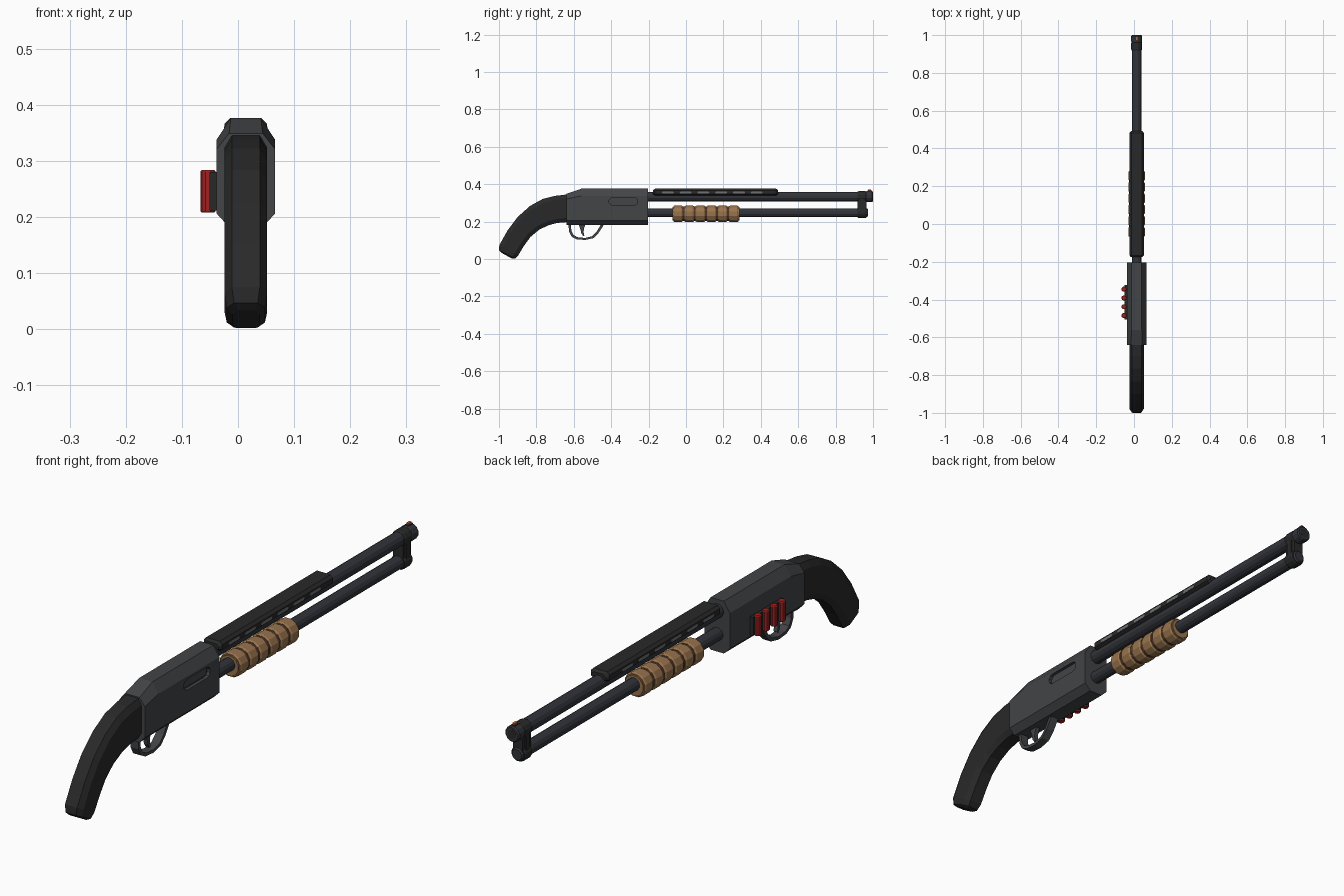
import bpy, bmesh, math
from mathutils import Vector

if "Cube" in bpy.data.objects:
    bpy.data.objects.remove(bpy.data.objects["Cube"])

CX = 0.014  # centre plane of the gun (shell holder offsets the bounds)


def material(name, r, g, b):
    m = bpy.data.materials.new(name)
    m.diffuse_color = (r, g, b, 1)
    m.use_nodes = True
    m.node_tree.nodes["Principled BSDF"].inputs["Base Color"].default_value = m.diffuse_color
    return m


STEEL = material("steel", 0.055, 0.058, 0.063)
BARREL = material("barrel_steel", 0.032, 0.034, 0.042)
BLACK = material("black_polymer", 0.022, 0.022, 0.022)
SLOT = material("slot_grey", 0.16, 0.165, 0.17)
WOOD = material("wood", 0.32, 0.175, 0.075)
GROOVE = material("dark_wood", 0.075, 0.035, 0.02)
RED = material("shell_red", 0.36, 0.015, 0.015)
ORANGE = material("sight_orange", 0.6, 0.12, 0.02)


def loft(name, rings, mat):
    """Skin a list of equal-length point rings and cap both ends."""
    bm = bmesh.new()
    vr = [[bm.verts.new(p) for p in ring] for ring in rings]
    n = len(vr[0])
    for a, b in zip(vr, vr[1:]):
        for i in range(n):
            j = (i + 1) % n
            bm.faces.new((a[i], a[j], b[j], b[i]))
    bm.faces.new(vr[0])
    bm.faces.new(vr[-1])
    bmesh.ops.recalc_face_normals(bm, faces=bm.faces)
    me = bpy.data.meshes.new(name)
    bm.to_mesh(me)
    bm.free()
    me.materials.append(mat)
    ob = bpy.data.objects.new(name, me)
    bpy.context.collection.objects.link(ob)
    return ob


def octagon(top, bottom, w, cx, ct, cb):
    """Chamfered section spanning two (y, z) points, half width w."""
    t, b = Vector((0, *top)), Vector((0, *bottom))
    d = (b - t).normalized()
    side = [(w - cx, t), (w, t + d * ct), (w, b - d * cb), (w - cx, b)]
    pts = [(CX + x, p.y, p.z) for x, p in side]
    return pts + [(CX - x, p.y, p.z) for x, p in reversed(side)]


def turned(name, z, profile, mat, sides=12, x=CX):
    """Lathe (y, radius) pairs round an axis along y."""
    step = math.tau / sides
    rings = [[(x + r * math.cos((i + .5) * step), y, z + r * math.sin((i + .5) * step))
              for i in range(sides)] for y, r in profile]
    return loft(name, rings, mat)


def prism(name, yz, x0, x1, mat):
    return loft(name, [[(x, y, z) for y, z in yz] for x in (x0, x1)], mat)


def box(name, x, y, z, mat):
    return prism(name, [(y[0], z[0]), (y[1], z[0]), (y[1], z[1]), (y[0], z[1])], *x, mat)


def stadium(y0, y1, z0, z1, n=5):
    r = (z1 - z0) / 2
    zc = z0 + r
    arc = [math.pi * i / n - math.pi / 2 for i in range(n + 1)]
    return ([(y1 - r + r * math.cos(a), zc + r * math.sin(a)) for a in arc]
            + [(y0 + r - r * math.cos(a), zc - r * math.sin(a)) for a in arc])


# Receiver with ejection port
receiver = loft("receiver", [
    octagon((y, zt), (y, 0.182), 0.052, cx, ct, 0.024)
    for y, zt, cx, ct in [(-0.64, 0.349, 0.022, 0.028), (-0.56, 0.376, 0.025, 0.038),
                          (-0.203, 0.376, 0.025, 0.038)]], STEEL)
cutter = prism("port_cutter", stadium(-0.412, -0.257, 0.288, 0.328), 0.054, 0.09, STEEL)
cutter.hide_render = True
cutter.hide_viewport = True
cut = receiver.modifiers.new("port", 'BOOLEAN')
cut.object = cutter
cut.solver = 'EXACT'
prism("bolt", stadium(-0.405, -0.264, 0.294, 0.322), 0.05, 0.057, STEEL)

# Curved pistol grip
grip = [((-0.63, 0.346), (-0.63, 0.198)), ((-0.70, 0.338), (-0.69, 0.193)),
        ((-0.765, 0.322), (-0.735, 0.181)), ((-0.834, 0.284), (-0.785, 0.157)),
        ((-0.90, 0.225), (-0.832, 0.118)), ((-0.953, 0.155), (-0.868, 0.068)),
        ((-0.998, 0.075), (-0.897, 0.020))]
rings = [octagon(t, b, 0.038, 0.013, 0.022, 0.022) for t, b in grip]
rings.append(octagon((-1.0, 0.047), (-0.913, 0.003), 0.034, 0.013, 0.02, 0.02))
rings.append(octagon((-0.987, 0.034), (-0.93, 0.002), 0.024, 0.009, 0.015, 0.015))
loft("grip", rings, BLACK)

# Barrel, muzzle and magazine tube
turned("barrel", 0.334, [(-0.21, 0.026), (0.975, 0.026)], BARREL)
turned("muzzle", 0.334, [(0.962, 0.028), (0.967, 0.030), (0.995, 0.030), (1.0, 0.026)], BARREL)
turned("bore", 0.334, [(0.99, 0.017), (1.0005, 0.017)], BLACK)
turned("magazine_tube", 0.248, [(-0.21, 0.024), (0.966, 0.024), (0.972, 0.020)], BARREL)

# Front sight bead
box("sight_base", (CX - 0.007, CX + 0.007), (0.97, 0.995), (0.355, 0.366), BARREL)
box("sight_bead", (CX - 0.005, CX + 0.005), (0.973, 0.99), (0.364, 0.372), ORANGE)

# Bracket joining barrel and magazine tube
for nm, z in (("barrel_band", 0.334), ("magazine_band", 0.248)):
    turned(nm, z, [(0.918, 0.027), (0.924, 0.030), (0.958, 0.030), (0.964, 0.027)], BLACK)
box("bracket_post", (CX - 0.02, CX + 0.02), (0.917, 0.966), (0.235, 0.345), BLACK)
for s in (-1, 1):
    box("bracket_rib", sorted((CX + s * 0.018, CX + s * 0.026)), (0.93, 0.953),
        (0.245, 0.335), BLACK)

# Top rail with inset slots on both sides
loft("top_rail", [
    octagon((y, zt), (y, zb), w, 0.010, 0.010, 0.006)
    for y, zt, zb, w in [(-0.176, 0.368, 0.345, 0.030), (-0.166, 0.376, 0.341, 0.038),
                         (0.482, 0.376, 0.341, 0.038), (0.492, 0.368, 0.345, 0.030)]], BLACK)
for i in range(6):
    y = -0.13 + 0.095 * i
    for s in (-1, 1):
        prism("rail_slot", stadium(y, y + 0.066, 0.350, 0.361, 2),
              CX + s * 0.034, CX + s * 0.0387, SLOT)

# Ribbed wooden pump
pitch, start = 0.0595, -0.072
for i in range(6):
    a, b = start + i * pitch + 0.005, start + (i + 1) * pitch - 0.005
    turned("pump_segment", 0.242, [(a, 0.042), (a + 0.006, 0.046), (b - 0.006, 0.046), (b, 0.042)], WOOD)
turned("pump_core", 0.242, [(start + 0.008, 0.041), (start + 6 * pitch - 0.008, 0.041)], GROOVE)
for e in (start, start + 6 * pitch - 0.008):
    turned("pump_end_ring", 0.242, [(e, 0.038), (e + 0.008, 0.038)], WOOD)

# Side shell holder
box("shell_holder", (-0.051, -0.036), (-0.505, -0.322), (0.212, 0.280), BLACK)
for i in range(4):
    y = -0.345 - 0.0465 * i
    rings = [[(-0.0535 + r * math.cos(math.tau * k / 10), y + r * math.sin(math.tau * k / 10), z)
              for k in range(10)]
             for z, r in [(0.208, 0.0115), (0.211, 0.0135), (0.281, 0.0135), (0.284, 0.0115)]]
    loft("shell", rings, RED)

# Trigger guard and trigger
outer = [(-0.628, 0.19), (-0.626, 0.148), (-0.612, 0.120), (-0.585, 0.106), (-0.54, 0.102),
         (-0.495, 0.112), (-0.467, 0.140), (-0.435, 0.19)]
inner = [(-0.452, 0.19), (-0.478, 0.146), (-0.502, 0.122), (-0.54, 0.113), (-0.58, 0.117),
         (-0.602, 0.129), (-0.613, 0.152), (-0.615, 0.19)]
prism("trigger_guard", outer + inner, CX - 0.016, CX + 0.016, STEEL)
prism("trigger", [(-0.575, 0.19), (-0.563, 0.155), (-0.56, 0.138), (-0.549, 0.122),
                  (-0.543, 0.126), (-0.548, 0.145), (-0.545, 0.165), (-0.535, 0.19)],
      CX - 0.008, CX + 0.008, STEEL)
